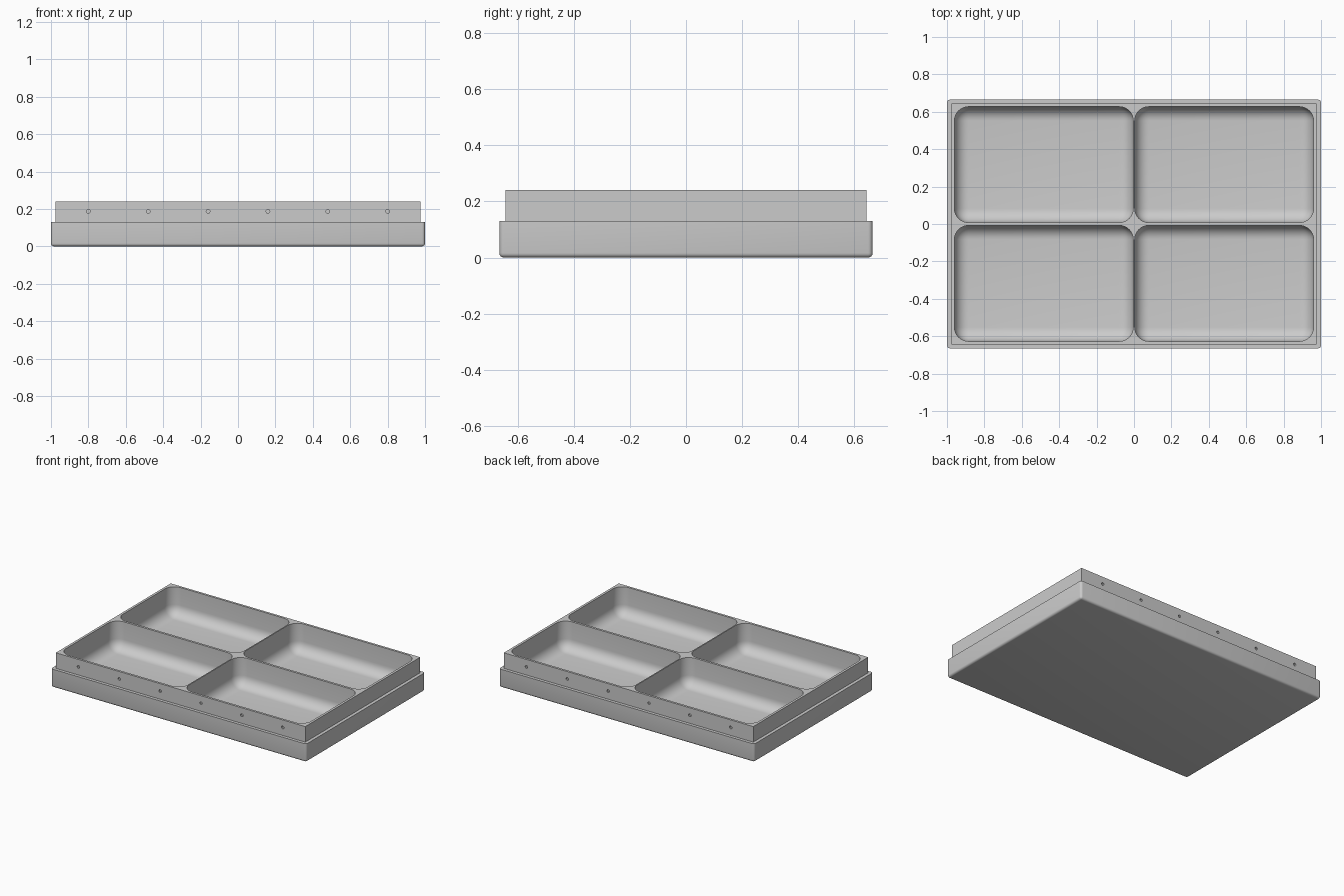
import bpy, bmesh, math
from mathutils import Matrix, Vector

cube = bpy.data.objects.get("Cube")
if cube:
    bpy.data.objects.remove(cube, do_unlink=True)

BASE_TOP, RIM_TOP, FLOOR = 0.13, 0.24, 0.04
RIM_X, RIM_Y = 0.977, 0.643

grey = bpy.data.materials.new("tray grey")
grey.use_nodes = True
colour = (0.6, 0.6, 0.6, 1.0)
grey.diffuse_color = colour
grey.node_tree.nodes["Principled BSDF"].inputs["Base Color"].default_value = colour


def add_box(bm, low, high, radius=0.0, segments=4):
    """Box with rounded upright and bottom edges and a sharp top."""
    low, high = Vector(low), Vector(high)
    place = Matrix.Translation((low + high) / 2) @ Matrix.Diagonal((*(high - low), 1))
    verts = bmesh.ops.create_cube(bm, size=1, matrix=place)["verts"]
    if radius:
        edges = {e for v in verts for e in v.link_edges
                 if min(w.co.z for w in e.verts) < high.z - 1e-4}
        bmesh.ops.bevel(bm, geom=list(edges), offset=radius, segments=segments,
                        profile=0.5, affect='EDGES', clamp_overlap=True)


def make_object(name, bm):
    bmesh.ops.recalc_face_normals(bm, faces=bm.faces)
    mesh = bpy.data.meshes.new(name)
    bm.to_mesh(mesh)
    bm.free()
    mesh.materials.append(grey)
    obj = bpy.data.objects.new(name, mesh)
    bpy.context.collection.objects.link(obj)
    return obj


def combine(target, other, operation):
    """Apply a boolean, then discard the helper."""
    other.hide_render = True
    mod = target.modifiers.new(operation.lower(), 'BOOLEAN')
    mod.operation, mod.object, mod.solver = operation, other, 'EXACT'
    bpy.context.view_layer.objects.active = target
    bpy.ops.object.modifier_apply(modifier=mod.name)
    bpy.data.objects.remove(other, do_unlink=True)


# Wide lower body with softened edges
bm = bmesh.new()
add_box(bm, (-1, -0.665, 0), (1, 0.665, BASE_TOP), 0.016)
tray = make_object("tray", bm)

# Narrower raised rim
bm = bmesh.new()
add_box(bm, (-RIM_X, -RIM_Y, 0.06), (RIM_X, RIM_Y, RIM_TOP))
combine(tray, make_object("raised_rim", bm), 'UNION')

# Four rounded compartments
bm = bmesh.new()
for sx in (-1, 1):
    for sy in (-1, 1):
        cx, cy = sx * 0.482, sy * 0.3175
        add_box(bm, (cx - 0.478, cy - 0.3095, FLOOR),
                (cx + 0.478, cy + 0.3095, RIM_TOP + 0.1), 0.075, 8)
combine(tray, make_object("compartment_cutter", bm), 'DIFFERENCE')

# Small dimples along the front and back of the rim
bm = bmesh.new()
for side in (-1, 1):
    for i in range(6):
        place = (Matrix.Translation((-0.8 + 0.32 * i, side * RIM_Y, 0.187))
                 @ Matrix.Rotation(math.pi / 2, 4, 'X'))
        bmesh.ops.create_cone(bm, cap_ends=True, segments=12, radius1=0.01,
                              radius2=0.01, depth=0.022, matrix=place)
combine(tray, make_object("dimple_cutter", bm), 'DIFFERENCE')

# Smooth the fillets, keep the hard edges
bpy.ops.object.select_all(action='DESELECT')
tray.select_set(True)
bpy.context.view_layer.objects.active = tray
bpy.ops.object.shade_smooth_by_angle(angle=math.radians(30))
